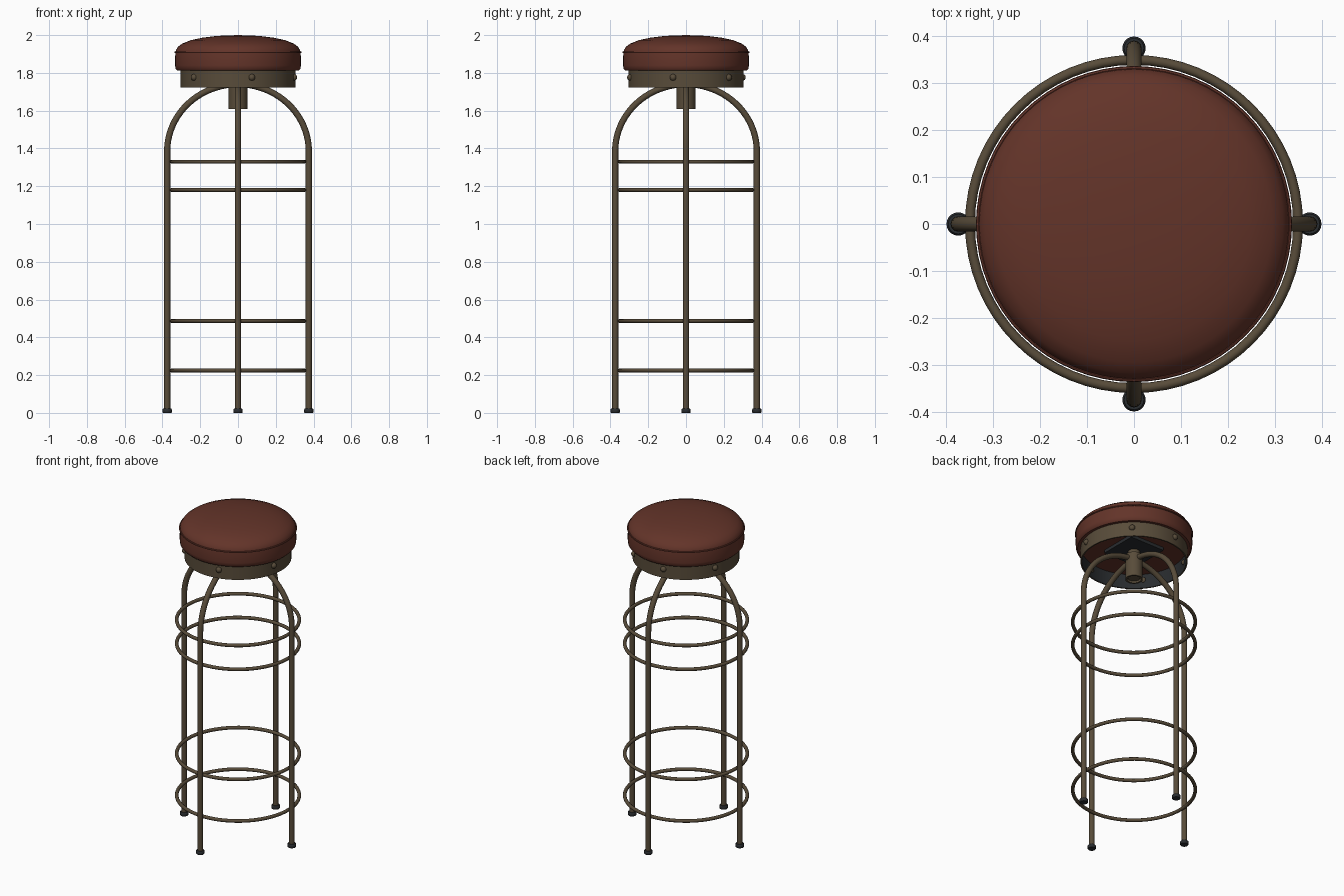
import bpy, bmesh, math
from mathutils import Vector

if "Cube" in bpy.data.objects:
    bpy.data.objects.remove(bpy.data.objects["Cube"])


def mat(name, rgb):
    m = bpy.data.materials.new(name)
    m.diffuse_color = (*rgb, 1)
    m.use_nodes = True
    m.node_tree.nodes["Principled BSDF"].inputs["Base Color"].default_value = m.diffuse_color
    return m


LEATHER = mat("red brown leather", (0.125, 0.034, 0.022))
METAL = mat("aged bronze metal", (0.098, 0.072, 0.042))
DARK = mat("dark rubber", (0.022, 0.025, 0.028))


def finish(bm, name, *mats, angle=40):
    bmesh.ops.remove_doubles(bm, verts=bm.verts, dist=1e-5)
    bmesh.ops.recalc_face_normals(bm, faces=bm.faces)
    me = bpy.data.meshes.new(name)
    bm.to_mesh(me)
    bm.free()
    ob = bpy.data.objects.new(name, me)
    bpy.context.collection.objects.link(ob)
    for m in mats:
        me.materials.append(m)
    bpy.ops.object.select_all(action='DESELECT')
    bpy.context.view_layer.objects.active = ob
    ob.select_set(True)
    bpy.ops.object.shade_smooth_by_angle(angle=math.radians(angle))
    return ob


def lathe(name, profile, *mats, steps=64, at=(0, 0, 0), closed=False):
    bm = bmesh.new()
    vs = [bm.verts.new((r + 0.0, 0, z)) for r, z in profile]
    edges = [bm.edges.new(p) for p in zip(vs, vs[1:])]
    if closed:
        edges.append(bm.edges.new((vs[-1], vs[0])))
    bmesh.ops.spin(bm, geom=vs + edges, cent=(0, 0, 0), axis=(0, 0, 1),
                   angle=math.tau, steps=steps, use_duplicate=False)
    bmesh.ops.translate(bm, verts=bm.verts, vec=Vector(at))
    return finish(bm, name, *mats)


def circle(r, z, c, n):
    return [(r + c * math.cos(math.tau * i / n), z + c * math.sin(math.tau * i / n)) for i in range(n)]


def tube(name, path, side, radius, n=12):
    # sweep a circle along a planar path; side is the plane normal
    bm = bmesh.new()
    rings = []
    for i, p in enumerate(path):
        t = (path[min(i + 1, len(path) - 1)] - path[max(i - 1, 0)]).normalized()
        u = t.cross(side)
        rings.append([bm.verts.new(p + radius * (math.cos(math.tau * k / n) * u + math.sin(math.tau * k / n) * side))
                      for k in range(n)])
    for a, b in zip(rings, rings[1:]):
        for k in range(n):
            bm.faces.new((a[k], a[(k + 1) % n], b[(k + 1) % n], b[k]))
    bm.faces.new(rings[0])
    bm.faces.new(rings[-1])
    return finish(bm, name, METAL)


# padded seat with domed top, and the piping around its edge
lathe("seat_cushion", [(0, 1.812), (0.322, 1.812), (0.331, 1.822), (0.333, 1.84), (0.332, 1.905),
                       (0.329, 1.92), (0.318, 1.938), (0.295, 1.955), (0.25, 1.973),
                       (0.19, 1.986), (0.11, 1.996), (0, 2.0)], LEATHER)
lathe("seat_piping", circle(0.332, 1.909, 0.005, 8), LEATHER, closed=True)

# metal skirt under the seat, dark on its inside
skirt = lathe("seat_skirt", [(0.305, 1.722), (0.305, 1.815), (0.297, 1.815), (0.297, 1.722)],
              METAL, DARK, closed=True)
for f in skirt.data.polygons:
    if math.hypot(f.center.x, f.center.y) < 0.3:
        f.material_index = 1

# rivets around the skirt
bm = bmesh.new()
for a in (-13, -76, -140, 48, 100, 158):
    t = math.radians(a)
    g = bmesh.ops.create_uvsphere(bm, u_segments=12, v_segments=8, radius=0.018)
    bmesh.ops.translate(bm, verts=g["verts"], vec=(0.303 * math.cos(t), 0.303 * math.sin(t), 1.776))
finish(bm, "skirt_rivets", METAL)

# mounting plate, hub tube and screw
bm = bmesh.new()
g = bmesh.ops.create_cube(bm, size=1)
bmesh.ops.scale(bm, verts=g["verts"], vec=(0.24, 0.24, 0.02))
bmesh.ops.translate(bm, verts=g["verts"], vec=(0, 0, 1.802))
finish(bm, "mounting_plate", DARK)
lathe("hub_tube", [(0.05, 1.61), (0.05, 1.765), (0.04, 1.765), (0.04, 1.61)], METAL, steps=32, closed=True)
lathe("seat_screw", [(0, 1.618), (0.034, 1.618), (0.034, 1.8), (0, 1.8)], METAL, steps=24)

# two crossing arches form the four legs
for name, d in (("side_legs_arch", Vector((1, 0, 0))), ("front_back_legs_arch", Vector((0, 1, 0)))):
    up = Vector((0, 0, 1))
    arc = [d * 0.375 * math.cos(math.pi * i / 40) + up * (1.385 + 0.355 * math.sin(math.pi * i / 40))
           for i in range(41)]
    path = [d * 0.375 + up * 0.01] + arc + [d * -0.375 + up * 0.01]
    tube(name, path, d.cross(up), 0.0165)

# rubber feet
for name, x, y in (("right_foot", 1, 0), ("left_foot", -1, 0), ("back_foot", 0, 1), ("front_foot", 0, -1)):
    lathe(name, [(0, 0), (0.022, 0), (0.025, 0.004), (0.025, 0.018), (0.021, 0.023), (0, 0.023)],
          DARK, steps=20, at=(0.375 * x, 0.375 * y, 0))

# bracing rings
for i, z in enumerate((0.225, 0.487, 1.18, 1.33)):
    lathe(f"brace_ring_{i + 1}", circle(0.35, z, 0.0105, 10), METAL, closed=True)
